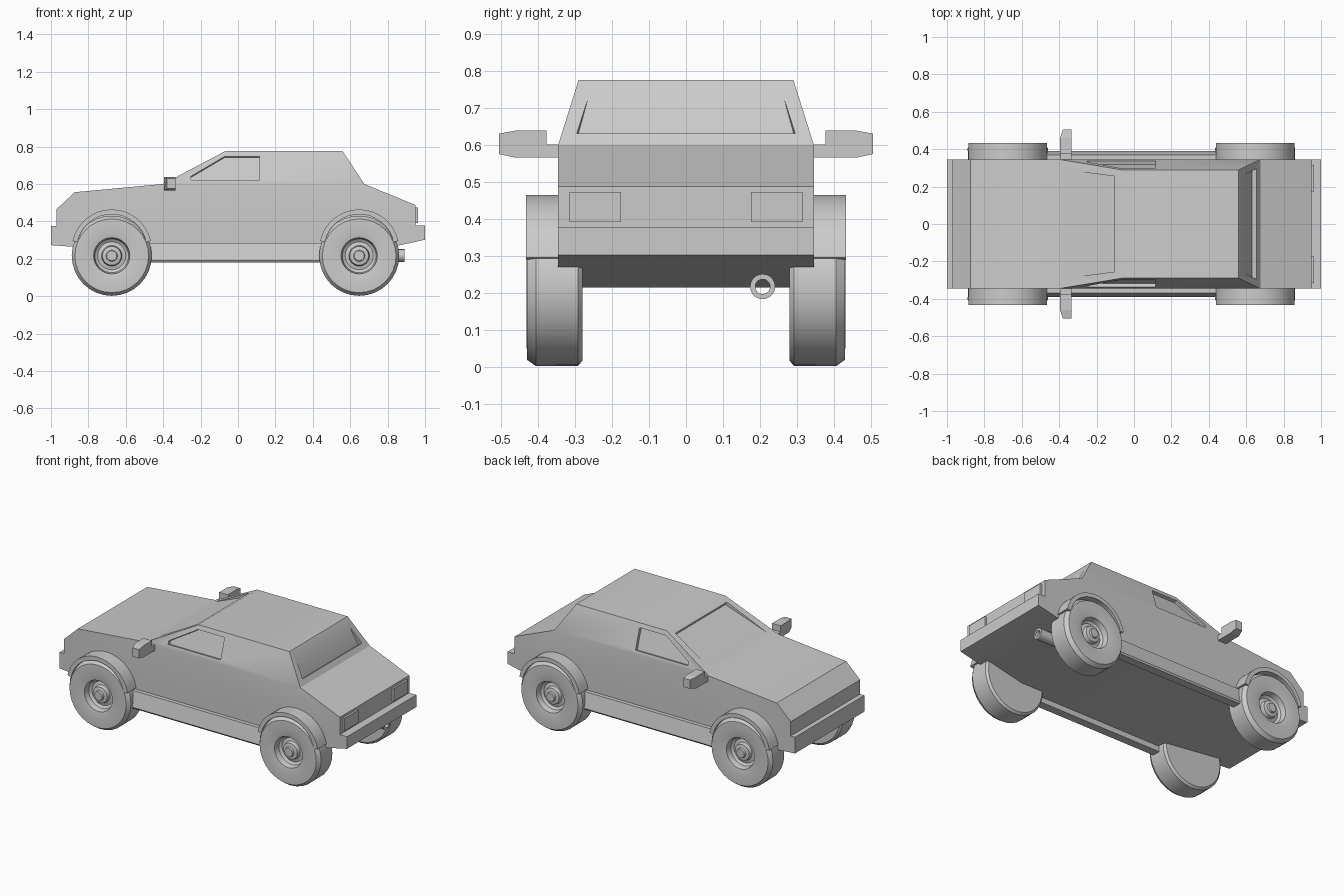
import bpy, bmesh, math
from mathutils import Vector

cube = bpy.data.objects.get("Cube")
if cube:
    bpy.data.objects.remove(cube, do_unlink=True)

grey = bpy.data.materials.new("plain_grey")
grey.use_nodes = True
grey.diffuse_color = (0.6, 0.6, 0.6, 1)
grey.node_tree.nodes["Principled BSDF"].inputs["Base Color"].default_value = (0.6, 0.6, 0.6, 1)


def finish(name, bm):
    bmesh.ops.remove_doubles(bm, verts=bm.verts, dist=1e-5)
    bmesh.ops.recalc_face_normals(bm, faces=bm.faces)
    mesh = bpy.data.meshes.new(name)
    bm.to_mesh(mesh)
    bm.free()
    mesh.materials.append(grey)
    obj = bpy.data.objects.new(name, mesh)
    bpy.context.collection.objects.link(obj)
    return obj


def select(obj):
    bpy.ops.object.select_all(action='DESELECT')
    obj.select_set(True)
    bpy.context.view_layer.objects.active = obj


def smooth(obj):
    select(obj)
    bpy.ops.object.shade_smooth_by_angle(angle=math.radians(30))
    return obj


def loft(name, first, second):
    """Solid between two matching outlines."""
    bm = bmesh.new()
    a = [bm.verts.new(p) for p in first]
    b = [bm.verts.new(p) for p in second]
    bm.faces.new(a)
    bm.faces.new(b)
    for i in range(len(a)):
        j = (i + 1) % len(a)
        bm.faces.new((a[i], a[j], b[j], b[i]))
    return finish(name, bm)


def lathe(name, profile, centre, axis, steps, closed=False):
    """Spin (radius, offset) points around an axis."""
    bm = bmesh.new()
    centre, axis = Vector(centre), Vector(axis)
    v = [bm.verts.new(centre + axis * h + Vector((0, 0, r))) for r, h in profile]
    edges = [bm.edges.new(pair) for pair in zip(v, v[1:])]
    if closed:
        edges.append(bm.edges.new((v[-1], v[0])))
    bmesh.ops.spin(bm, geom=v + edges, cent=centre, axis=axis, angle=math.tau, steps=steps)
    return smooth(finish(name, bm))


# Body shell: side profile, narrowed at the roof
WIDE, ROOF, BELT, TOP = 0.345, 0.29, 0.6, 0.775
cabin = [(-0.4, BELT), (-0.07, TOP), (0.56, TOP), (0.675, BELT)]
profile = [(-1, 0.273), (-1, 0.375), (-0.97, 0.375), (-0.97, 0.465), (-0.873, 0.556)] + cabin + [
    (0.95, 0.487), (0.95, 0.378), (1, 0.378), (1, 0.302), (0.6, 0.215), (-0.45, 0.215), (-0.87, 0.263)]

bm = bmesh.new()
sides = []
for s in (-1, 1):
    ring = [bm.verts.new((x, s * (ROOF if z == TOP else WIDE), z)) for x, z in profile]
    bm.faces.new([v for v in ring if v.co.z < TOP - 0.01])
    bm.faces.new(ring[5:9])
    sides.append(ring)
for i in range(len(profile)):
    j = (i + 1) % len(profile)
    bm.faces.new((sides[0][i], sides[0][j], sides[1][j], sides[1][i]))
body = finish("body", bm)


# Recessed windows
def recess(outline, normal, depths):
    n = Vector(normal).normalized()
    pts = [Vector(p) for p in outline]
    cutter = loft("window_cutter", [p + n * 0.04 for p in pts],
                  [p - n * d for p, d in zip(pts, depths)])
    cutter.hide_render = True
    mod = body.modifiers.new("window", 'BOOLEAN')
    mod.operation, mod.solver, mod.object = 'DIFFERENCE', 'EXACT', cutter
    select(body)
    bpy.ops.object.modifier_apply(modifier=mod.name)
    bpy.data.objects.remove(cutter, do_unlink=True)


lean = (WIDE - ROOF) / (TOP - BELT)
door_glass = [(-0.25, 0.622), (-0.25, 0.642), (-0.07, 0.748), (0.115, 0.748), (0.115, 0.622)]
for s in (-1, 1):
    recess([(x, s * (WIDE - (z - BELT) * lean), z) for x, z in door_glass],
           (0, s, lean), [0.02] * 5)
recess([(-0.37, -0.29, 0.616), (-0.105, -0.255, 0.756), (-0.105, 0.255, 0.756), (-0.37, 0.29, 0.616)],
       (-0.175, 0, 0.33), (-0.001, 0.02, 0.02, -0.001))
recess([(0.655, -0.295, 0.63), (0.59, -0.263, 0.73), (0.59, 0.263, 0.73), (0.655, 0.295, 0.63)],
       (0.175, 0, 0.115), (0.03, -0.001, -0.001, 0.03))
smooth(body)

# Parts repeated on both sides
tyre_and_rim = [(0, 0.28), (0.2, 0.28), (0.213, 0.292), (0.214, 0.405), (0.197, 0.429),
                (0.133, 0.431), (0.097, 0.424), (0.09, 0.39), (0.075, 0.38), (0.055, 0.385),
                (0.05, 0.408), (0.03, 0.412), (0.027, 0.424), (0, 0.424)]
sill = [(0.33, 0.285), (0.37, 0.285), (0.39, 0.19), (0.383, 0.18), (0.33, 0.18)]
mirror = [(0.335, 0.565), (0.46, 0.565), (0.505, 0.575), (0.505, 0.63),
          (0.46, 0.638), (0.377, 0.638), (0.377, 0.6), (0.335, 0.6)]
lamp = [(0.175, 0.392), (0.175, 0.473), (0.315, 0.473), (0.315, 0.392)]

for s, side in ((-1, "near"), (1, "far")):
    for cx, end in ((-0.675, "front"), (0.648, "rear")):
        lathe(f"{end}_wheel_{side}", tyre_and_rim, (cx, 0, 0.216), (0, s, 0), 32)
        # Wheel arch: band from just above the hub line over the tyre
        arc = []
        start = math.asin(0.045 / 0.213)
        for radius, step in ((0.214, 1), (0.188, -1)):
            for k in range(17)[::step]:
                a = start + (math.pi - 2 * start) * k / 16
                arc.append((cx + radius * math.cos(a), 0.25 + radius * math.sin(a)))
        smooth(loft(f"{end}_arch_{side}", [(x, s * 0.33, z) for x, z in arc],
                    [(x, s * 0.432, z) for x, z in arc]))
    loft(f"sill_{side}", [(-0.5, s * y, z) for y, z in sill], [(0.48, s * y, z) for y, z in sill])
    # Mirror housing, slimmer towards its tip
    loft(f"mirror_{side}", [(-0.38 if y > 0.5 else -0.395, s * y, z) for y, z in mirror],
         [(-0.335, s * y, z) for y, z in mirror])
    loft(f"tail_lamp_{side}", [(0.94, s * y, z) for y, z in lamp],
         [(0.962, s * y, z) for y, z in lamp])

# Exhaust pipe
lathe("exhaust", [(0.034, 0.68), (0.034, 0.89), (0.02, 0.89), (0.02, 0.68)],
      (0, 0.207, 0.217), (1, 0, 0), 20, closed=True)
